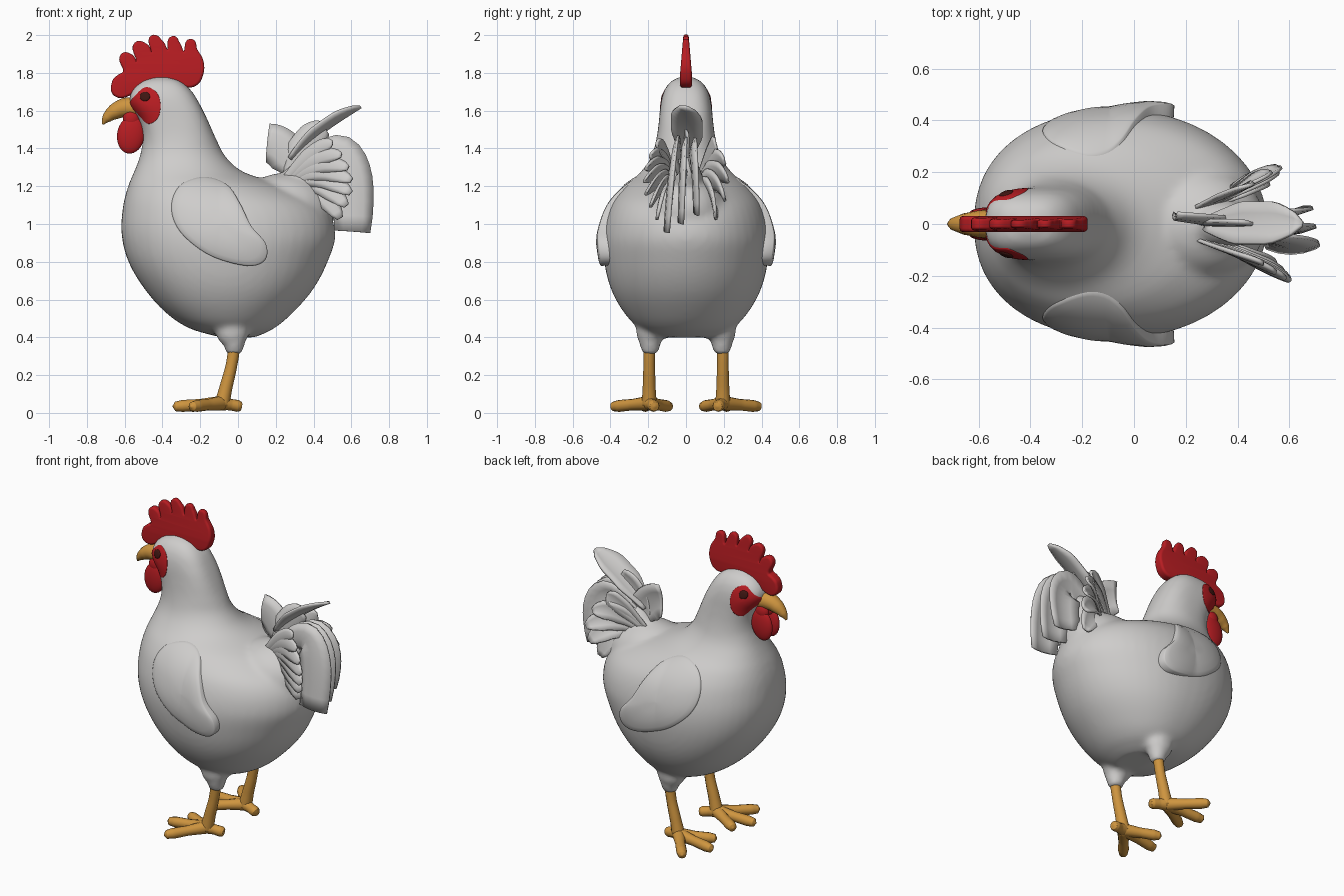
import bpy, bmesh, math
from mathutils import Vector, Matrix

if "Cube" in bpy.data.objects:
    bpy.data.objects.remove(bpy.data.objects["Cube"])


def material(name, rgb):
    m = bpy.data.materials.new(name)
    m.use_nodes = True
    m.diffuse_color = (*rgb, 1)
    m.node_tree.nodes["Principled BSDF"].inputs["Base Color"].default_value = (*rgb, 1)
    return m


WHITE = material("feather_white", (0.62, 0.61, 0.60))
RED = material("comb_red", (0.48, 0.012, 0.016))
ORANGE = material("leg_orange", (0.62, 0.30, 0.05))
DARK = material("eye_dark", (0.05, 0.008, 0.006))


def finish(bm, name, mat):
    bmesh.ops.recalc_face_normals(bm, faces=bm.faces)
    for f in bm.faces:
        f.smooth = True
    me = bpy.data.meshes.new(name)
    bm.to_mesh(me)
    bm.free()
    me.materials.append(mat)
    ob = bpy.data.objects.new(name, me)
    bpy.context.collection.objects.link(ob)
    return ob


def bridge(bm, rings, closed=True):
    for a, b in zip(rings, rings[1:]):
        n = len(a)
        for i in range(n if closed else n - 1):
            j = (i + 1) % n
            bm.faces.new((a[i], a[j], b[j], b[i]))


def ball(bm, centre, radii, tilt=0):
    mat = (Matrix.Translation(centre) @ Matrix.Rotation(tilt, 4, 'Y')
           @ Matrix.Diagonal((*radii, 1)))
    bmesh.ops.create_uvsphere(bm, u_segments=24, v_segments=16, radius=1, matrix=mat)


def curve_object(name, mat, points, closed, depth, extrude=0.0):
    """Smooth curve made solid; each point is (position, radius)."""
    cu = bpy.data.curves.new(name, 'CURVE')
    cu.dimensions = '2D' if closed else '3D'
    cu.fill_mode = 'BOTH' if closed else 'FULL'
    cu.bevel_depth, cu.bevel_resolution, cu.extrude = depth, 4, extrude
    cu.use_fill_caps = not closed
    cu.resolution_u = 8
    sp = cu.splines.new('BEZIER')
    sp.bezier_points.add(len(points) - 1)
    sp.use_cyclic_u = closed
    for bp, (co, r) in zip(sp.bezier_points, points):
        bp.co, bp.radius = co, r
        bp.handle_left_type = bp.handle_right_type = 'AUTO'
    tmp = bpy.data.objects.new(name, cu)
    bpy.context.collection.objects.link(tmp)
    bpy.context.view_layer.update()
    me = bpy.data.meshes.new_from_object(tmp.evaluated_get(bpy.context.evaluated_depsgraph_get()))
    bpy.data.objects.remove(tmp)
    bm = bmesh.new()
    bm.from_mesh(me)
    bmesh.ops.remove_doubles(bm, verts=bm.verts, dist=0.0005)
    return finish(bm, name, mat)


# Body and neck: height, front x, back x, half width
SECTIONS = [(0.40, -0.09, 0.09, 0.13), (0.44, -0.24, 0.18, 0.235), (0.52, -0.37, 0.28, 0.32),
            (0.65, -0.49, 0.395, 0.395), (0.8, -0.58, 0.475, 0.433), (0.95, -0.617, 0.515, 0.438),
            (1.1, -0.608, 0.45, 0.397), (1.2, -0.582, 0.26, 0.325), (1.27, -0.553, 0.04, 0.245),
            (1.35, -0.522, -0.06, 0.187), (1.45, -0.505, -0.115, 0.157), (1.55, -0.525, -0.16, 0.143),
            (1.64, -0.575, -0.205, 0.134), (1.71, -0.56, -0.25, 0.114), (1.76, -0.50, -0.31, 0.075),
            (1.78, -0.44, -0.37, 0.03)]
BOTTOM, TOP = SECTIONS[0][0], SECTIONS[-1][0]


def section(z):
    """Smoothly interpolated front x, back x and half width at a height."""
    z = min(max(z, BOTTOM), TOP)
    last = len(SECTIONS) - 1
    i = next(k for k in range(last) if z <= SECTIONS[k + 1][0])

    def slope(k, c):
        a, b = SECTIONS[max(k - 1, 0)], SECTIONS[min(k + 1, last)]
        return (b[c] - a[c]) / (b[0] - a[0])

    lo, hi = SECTIONS[i], SECTIONS[i + 1]
    h = hi[0] - lo[0]
    t = (z - lo[0]) / h
    s = t * t * (3 - 2 * t)
    return [lo[c] * (1 - s) + hi[c] * s
            + h * t * (1 - t) * (slope(i, c) * (1 - t) - slope(i + 1, c) * t) for c in (1, 2, 3)]


def power(z, ahead):
    """The breast is fuller than the rear, and the head is squarer than both."""
    head = min(1, max(0, (z - 1.4) / 0.2))
    return 2 + 0.8 * head + (0.28 * (1 - head) if ahead else 0)


def body_y(x, z):
    front, back, half = section(z)
    u = (x - (front + back) / 2) / ((back - front) / 2)
    p = power(z, u < 0)
    return half * max(0.03, 1 - abs(u) ** p) ** (1 / p)


bm = bmesh.new()
rings = []
for level in range(71):
    z = BOTTOM + (TOP - BOTTOM) * level / 70
    front, back, half = section(z)
    ring = []
    for k in range(48):
        c, s = math.cos(math.tau * k / 48), math.sin(math.tau * k / 48)
        e = 2 / power(z, c < 0)
        ring.append(bm.verts.new(((front + back) / 2 + (back - front) / 2 * math.copysign(abs(c) ** e, c),
                                  half * math.copysign(abs(s) ** e, s), z)))
    rings.append(ring)
bridge(bm, rings)
bm.faces.new(rings[0][::-1])
bm.faces.new(rings[-1])
ball(bm, (0.25, 0, 1.07), (0.26, 0.22, 0.20))              # rump
ball(bm, (0.34, 0, 1.22), (0.17, 0.09, 0.11), -0.7)        # tail root
for s in (-1, 1):                                          # thighs
    ball(bm, (-0.03, s * 0.19, 0.43), (0.088, 0.075, 0.085))
    bmesh.ops.create_cone(bm, cap_ends=True, segments=20, radius1=0.042, radius2=0.075, depth=0.12,
                          matrix=Matrix.Translation((-0.02, s * 0.19, 0.37)))
body = finish(bm, "body", WHITE)
rm = body.modifiers.new("blend", 'REMESH')
rm.mode, rm.voxel_size, rm.use_smooth_shade = 'VOXEL', 0.016, True
sm = body.modifiers.new("soften", 'SMOOTH')
sm.factor, sm.iterations = 0.5, 10


# Raised pads that follow the body side
def smooth_loop(pts, steps=6):
    out, n = [], len(pts)
    for i in range(n):
        p0, p1, p2, p3 = (Vector(pts[(i + k) % n]) for k in (-1, 0, 1, 2))
        for k in range(steps):
            t = k / steps
            out.append(0.5 * (2 * p1 + (p2 - p0) * t + (2 * p0 - 5 * p1 + 4 * p2 - p3) * t * t
                              + (3 * p1 - p0 - 3 * p2 + p3) * t ** 3))
    return out


def pad(name, mat, outline, side, edge, middle, flare=0.0):
    loop = smooth_loop(outline)
    mid = sum(loop, Vector((0, 0))) / len(loop)
    bm = bmesh.new()
    rings = []
    for scale, lift in ((0.98, -0.04), (1, edge * 0.3), (0.97, edge), (0.85, (edge + middle) / 2),
                        (0.6, middle), (0.3, middle), (0.02, middle)):
        ring = []
        for p in loop:
            q = mid + (p - mid) * scale
            extra = flare * max(0, q.x - mid.x) if lift > 0 else 0
            ring.append(bm.verts.new((q.x, side * (body_y(q.x, q.y) + lift + extra), q.y)))
        rings.append(ring)
    bridge(bm, rings)
    bm.faces.new(rings[-1])
    return finish(bm, name, mat)


WING = [(-0.35, 1.12), (-0.30, 1.21), (-0.18, 1.25), (-0.06, 1.21), (0.01, 1.11), (0.07, 0.99),
        (0.145, 0.90), (0.15, 0.82), (0.09, 0.78), (-0.02, 0.79), (-0.16, 0.84), (-0.28, 0.93),
        (-0.34, 1.02)]
FACE = [(-0.572, 1.635), (-0.54, 1.685), (-0.487, 1.725), (-0.43, 1.695), (-0.41, 1.63),
        (-0.425, 1.56), (-0.475, 1.53), (-0.52, 1.57)]
EYE = [(-0.493 + 0.027 * math.cos(a), 1.675 + 0.025 * math.sin(a))
       for a in (math.tau * k / 8 for k in range(8))]
for s, label in ((-1, "right"), (1, "left")):
    pad(label + "_wing", WHITE, WING, s, 0.006, 0.014, 0.19)
    pad(label + "_face", RED, FACE, s, 0.001, 0.002)
    pad(label + "_eye", DARK, EYE, s, 0.005, 0.008)

# Comb: lobed outline, thinner towards the tips
COMB = [(-0.645, 1.69), (-0.652, 1.75), (-0.63, 1.775), (-0.595, 1.80), (-0.607, 1.89), (-0.57, 1.885),
        (-0.535, 1.85), (-0.535, 1.95), (-0.49, 1.94), (-0.455, 1.90), (-0.45, 1.985), (-0.41, 1.96),
        (-0.37, 1.91), (-0.345, 1.98), (-0.32, 1.95), (-0.285, 1.90), (-0.25, 1.965), (-0.23, 1.92),
        (-0.198, 1.86), (-0.2, 1.79), (-0.23, 1.745), (-0.30, 1.74), (-0.42, 1.75), (-0.54, 1.71)]
comb = curve_object("comb", RED, [((x, z, 0), 1) for x, z in COMB], True, 0.015, 0.016)
for v in comb.data.vertices:
    x, z, y = v.co
    v.co = (x, -y * (1 - 0.55 * max(0, (z - 1.8) / 0.2)), z)

# Wattles and beak
bm = bmesh.new()
for s in (-1, 1):
    ball(bm, (-0.567, s * 0.036, 1.472), (0.073, 0.028, 0.1), 0.15)
    ball(bm, (-0.565, s * 0.03, 1.555), (0.045, 0.028, 0.05))
finish(bm, "wattles", RED)
curve_object("beak", ORANGE, [((-0.54, 0, 1.615), 1.1), ((-0.60, 0, 1.615), 1.0),
                              ((-0.655, 0, 1.593), 0.8), ((-0.695, 0, 1.56), 0.5),
                              ((-0.717, 0, 1.528), 0.1)], False, 0.052)

# Legs and toes
for s, label in ((-1, "right"), (1, "left")):
    y = 0.195
    shank = [((-0.015, y, 0.38), 0.9), ((-0.035, y, 0.25), 0.87), ((-0.065, y, 0.13), 0.98),
             ((-0.085, y, 0.042), 1.15)]
    toes = {"shank": shank}
    for toe, tx, ty in (("middle_toe", -0.345, 0.22), ("outer_toe", -0.25, 0.395),
                        ("inner_toe", -0.28, 0.085), ("hind_toe", 0.02, 0.165)):
        a, b = Vector((-0.085, y, 0.052)), Vector((tx, ty, 0.033))
        toes[toe] = [(a, 1.1), (a.lerp(b, 0.45), 0.86), (a.lerp(b, 0.8), 0.9),
                     (a.lerp(b, 0.95), 0.72), (b, 0.15)]
    for part, pts in toes.items():
        pts = [((p[0], s * p[1], p[2]), r) for p, r in pts]
        curve_object(f"{label}_{part}", ORANGE, pts, False, 0.035)


# Tail feathers: thin curved blades, upright unless leaned over
def feather(name, base, mid, tip, width, blunt=0.25, lean=0.0):
    base, mid, tip = Vector(base), Vector(mid), Vector(tip)
    bm = bmesh.new()
    rows, n = [], 14
    for i in range(n + 1):
        t = i / n
        p = base * (1 - t) ** 2 + mid * 2 * t * (1 - t) + tip * t * t
        tangent = ((mid - base) * (1 - t) + (tip - mid) * t).normalized()
        across = tangent.cross(Vector((0, 1, lean))).normalized()
        bow = tangent.cross(across)
        w = width * min(1, 0.35 + t * 1.6) * min(1, blunt + (1 - blunt) * ((1 - t) * 4) ** 0.6)
        rows.append([bm.verts.new(p + across * w * u - bow * 0.22 * w * u * u)
                     for u in (-1, -0.5, 0, 0.5, 1)])
    bridge(bm, rows, False)
    ob = finish(bm, name, WHITE)
    so = ob.modifiers.new("thickness", 'SOLIDIFY')
    so.thickness, so.offset = 0.014, 0


# Central plumes, the drooping ones lying a little to the right
feather("front_plume", (0.33, 0.0, 1.22), (0.27, 0.0, 1.42), (0.155, 0.02, 1.43), 0.105, 0.95)
feather("upper_plume", (0.27, 0.0, 1.24), (0.33, -0.01, 1.43), (0.46, 0.0, 1.51), 0.08, 0.5)
feather("spike_plume", (0.28, 0.0, 1.34), (0.42, 0.0, 1.50), (0.65, 0.0, 1.62), 0.085, 0.1, 4)
for i, y in enumerate((-0.075, -0.025, 0.03)):
    feather(f"sickle_plume_{i + 1}", (0.32, y * 0.4, 1.26), (0.65, y, 1.58 - 0.03 * i),
            (0.605 - 0.02 * i, y * 1.5, 0.96 + 0.05 * i), 0.11, 0.85)

# Side fans: narrow feathers on the right, broader and shorter ones on the left
for s, label, count, width, reach in ((-1, "right", 7, 0.038, 0.50), (1, "left", 5, 0.052, 0.46)):
    for i in range(count):
        t = i / (count - 1)
        swell = math.sin(math.pi * (0.15 + 0.7 * t))
        tip = (reach + 0.08 * math.sin(math.pi * t) + 0.04 * t, s * (0.10 + 0.12 * swell),
               1.43 - 0.40 * t)
        feather(f"{label}_fan_feather_{i + 1}", (0.24 + 0.07 * t, s * 0.06, 1.23 - 0.05 * t),
                (0.41, s * 0.13, 1.42 - 0.17 * t), tip, width + 0.014 * t, 0.3, s * 0.25)
